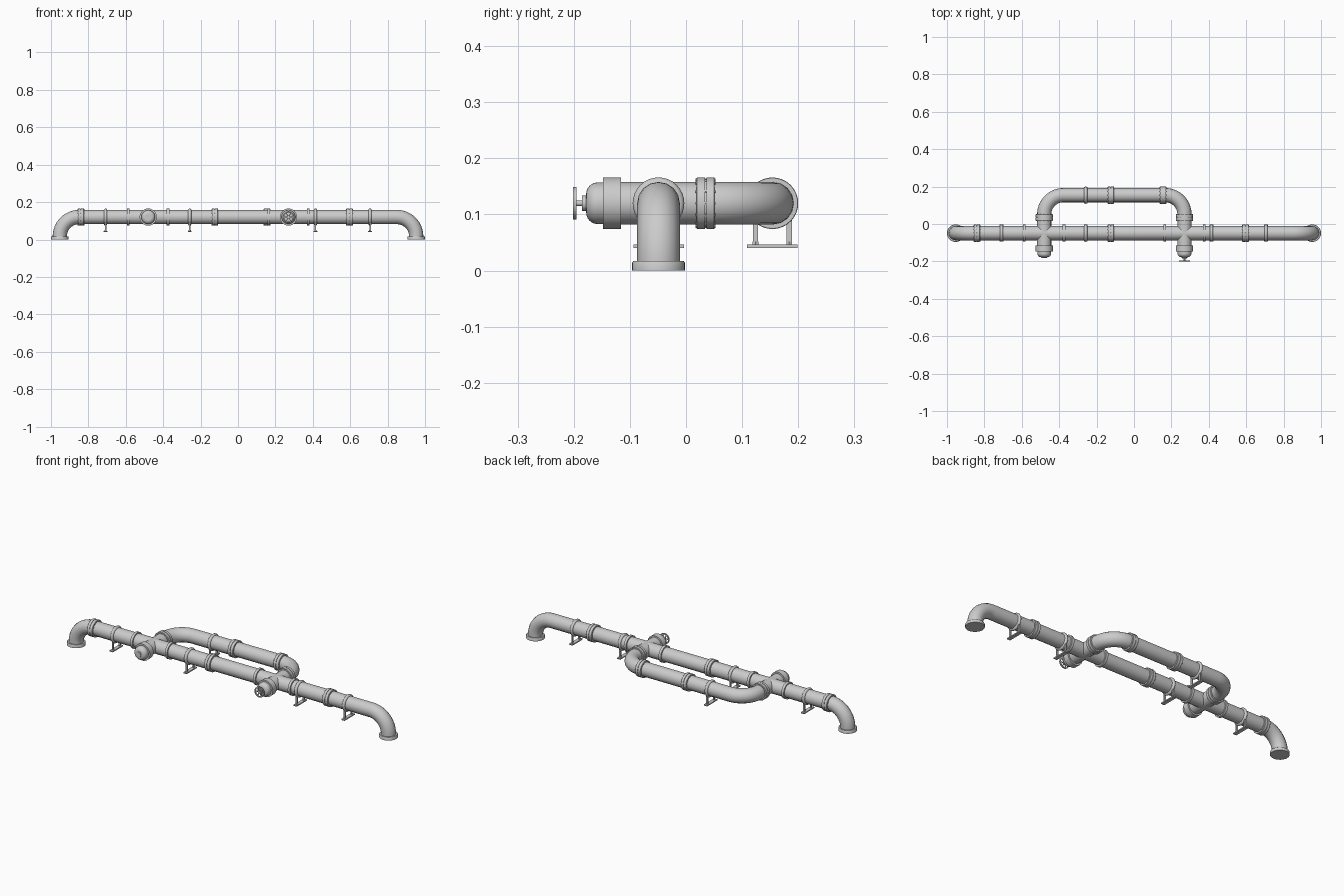
import bpy, bmesh
from math import sin, cos, pi, radians
from mathutils import Vector, Matrix

if "Cube" in bpy.data.objects:
    bpy.data.objects.remove(bpy.data.objects["Cube"])

GREY = (0.6, 0.6, 0.6, 1)
metal = bpy.data.materials.new("grey metal")
metal.use_nodes = True
metal.diffuse_color = GREY
metal.node_tree.nodes["Principled BSDF"].inputs["Base Color"].default_value = GREY

R, FLANGE = 0.038, 0.046            # pipe and flange radii
MAIN_Y, BYPASS_Y, Z = -0.049, 0.154, 0.12
CROSSES = {"right": -0.48, "left": 0.27}
X, Y, UP = Vector((1, 0, 0)), Vector((0, 1, 0)), Vector((0, 0, 1))


def finish(obj):
    obj.data.materials.append(metal)
    bpy.ops.object.select_all(action='DESELECT')
    obj.select_set(True)
    bpy.context.view_layer.objects.active = obj
    bpy.ops.object.shade_smooth_by_angle(angle=radians(35))
    return obj


def from_bmesh(name, bm):
    bmesh.ops.recalc_face_normals(bm, faces=bm.faces)
    mesh = bpy.data.meshes.new(name)
    bm.to_mesh(mesh)
    bm.free()
    obj = bpy.data.objects.new(name, mesh)
    bpy.context.collection.objects.link(obj)
    return finish(obj)


def lathe(name, profile, loc, axis, sides=32):
    """Turn (radius, distance) points around an axis through loc."""
    bm = bmesh.new()
    vs = [bm.verts.new((r, 0, t)) for r, t in profile]
    edges = [bm.edges.new(p) for p in zip(vs, vs[1:])]
    bmesh.ops.spin(bm, geom=vs + edges, axis=UP, cent=(0, 0, 0),
                   angle=2 * pi, steps=sides, use_duplicate=False)
    bmesh.ops.remove_doubles(bm, verts=bm.verts, dist=0.00005)
    turn = axis.to_track_quat('Z', 'Y').to_matrix().to_4x4()
    bm.transform(Matrix.Translation(loc) @ turn)
    return from_bmesh(name, bm)


def disc(name, loc, axis, radius, half, sides=32):
    return lathe(name, [(0, -half), (radius, -half), (radius, half), (0, half)], loc, axis, sides)


def box(name, loc, size):
    bm = bmesh.new()
    bmesh.ops.create_cube(bm, size=1, matrix=Matrix.Translation(loc) @ Matrix.Diagonal((*size, 1)))
    return from_bmesh(name, bm)


def arc(centre, start, end, steps=14):
    """Quarter bend from centre+start to centre+end."""
    return [centre + start * cos(a) + end * sin(a)
            for a in (pi / 2 * i / steps for i in range(steps + 1))]


def tube(name, points):
    curve = bpy.data.curves.new(name, 'CURVE')
    curve.dimensions = '3D'
    curve.bevel_depth, curve.bevel_resolution = R, 6
    curve.use_fill_caps = True
    spline = curve.splines.new('POLY')
    spline.points.add(len(points) - 1)
    for sp, p in zip(spline.points, points):
        sp.co = (*p, 1)
    obj = bpy.data.objects.new(name, curve)
    bpy.context.collection.objects.link(obj)
    bpy.ops.object.select_all(action='DESELECT')
    obj.select_set(True)
    bpy.context.view_layer.objects.active = obj
    bpy.ops.object.convert(target='MESH')
    return finish(bpy.context.object)


def bolted_flange(name, loc, axis):
    """Two discs with a narrow gap and a ring of bolts."""
    h, g, inner = 0.016, 0.0012, 0.043
    lathe(name, [(0, -h), (FLANGE - .001, -h), (FLANGE, -h + .001), (FLANGE, -g), (inner, -g),
                 (inner, g), (FLANGE, g), (FLANGE, h - .001), (FLANGE - .001, h), (0, h)], loc, axis)
    side = axis.cross(UP)
    for i in range(12):
        a = 2 * pi * i / 12
        disc(name + "_bolt", loc + (side * cos(a) + UP * sin(a)) * 0.0415, axis, 0.003, h + 0.002, 6)


def support(name, x, y):
    """Rounded clamp on two legs over a foot plate."""
    rim = [(R - .002 + .010 * sin(pi * i / 8), -.009 * cos(pi * i / 8)) for i in range(9)]
    lathe(name + "_clamp", rim, Vector((x, y, Z)), X)
    for s in (-1, 1):
        box(name + "_leg", (x, y + s * 0.03, 0.074), (0.008, 0.009, 0.06))
        disc(name + "_nut", Vector((x, y + s * 0.03, 0.049)), UP, 0.006, 0.003, 6)
    box(name + "_foot", (x, y, 0.0435), (0.02, 0.09, 0.006))


# Main pipe with an elbow down to the floor at each end
bend = 0.103
path = []
for s in (-1, 1):
    end = [Vector((s * 0.953, MAIN_Y, 0.004))]
    end += arc(Vector((s * (0.953 - bend), MAIN_Y, Z - bend)), X * s * bend, UP * bend)
    path += end if s < 0 else end[::-1]
    lathe("floor_flange", [(0, 0), (.047, 0), (.047, .014), (.045, .017), (0, .017)],
          Vector((s * 0.953, MAIN_Y, 0)), UP)
tube("main_pipe", path)

# Bypass loop behind the main pipe
bend = 0.102
x0, x1 = CROSSES.values()
yc = BYPASS_Y - bend
path = [Vector((x0, MAIN_Y, Z))] + arc(Vector((x0 + bend, yc, Z)), -X * bend, Y * bend)
path += arc(Vector((x1 - bend, yc, Z)), X * bend, Y * bend)[::-1] + [Vector((x1, MAIN_Y, Z))]
tube("bypass_pipe", path)

# Flanges along both runs
for x in (-0.84, -0.124, 0.596):
    bolted_flange("main_flange", Vector((x, MAIN_Y, Z)), X)
for x in (-0.124, 0.155):
    bolted_flange("bypass_flange", Vector((x, BYPASS_Y, Z)), X)

# Four-way fittings with capped front outlets
for side, x in CROSSES.items():
    for s in (-1, 1):
        disc(side + "_cross_rim", Vector((x + s * 0.106, MAIN_Y, Z)), X, 0.045, 0.007)
    bolted_flange(side + "_branch_flange", Vector((x, 0.035, Z)), Y)
    tube(side + "_front_outlet", [Vector((x, MAIN_Y, Z)), Vector((x, -0.14, Z))])
    disc(side + "_cap_collar", Vector((x, -0.132, Z)), Y, FLANGE, 0.016)
    dome = [(0.016 + 0.021 * cos(a), 0.158 + 0.02 * sin(a)) for a in (pi / 12 * i for i in range(7))]
    lathe(side + "_cap", [(0, 0.14), (0.037, 0.14)] + dome + [(0, 0.178)], Vector((x, 0, Z)), -Y)

# Plain plug on one cap, handwheel on the other
disc("cap_plug", Vector((x0, -0.179, Z)), Y, 0.014, 0.003, 24)
disc("valve_hub", Vector((x1, -0.181, Z)), Y, 0.014, 0.004, 24)
disc("valve_stem", Vector((x1, -0.19, Z)), Y, 0.005, 0.011, 16)
wheel = Vector((x1, -0.198, Z))
lathe("handwheel_rim", [(.023, -.003), (.029, -.003), (.029, .003), (.023, .003), (.023, -.003)],
      wheel, Y)
disc("handwheel_hub", wheel, Y, 0.008, 0.003, 16)
for i in range(3):
    a = pi * i / 3
    spoke = box("handwheel_spoke", (0, 0, 0), (0.05, 0.004, 0.004))
    spoke.location, spoke.rotation_euler = wheel, (0, a, 0)

# Supports under both runs
for x in (-0.708, -0.258, 0.414, 0.706):
    support("main_support", x, MAIN_Y)
support("bypass_support", -0.258, BYPASS_Y)
